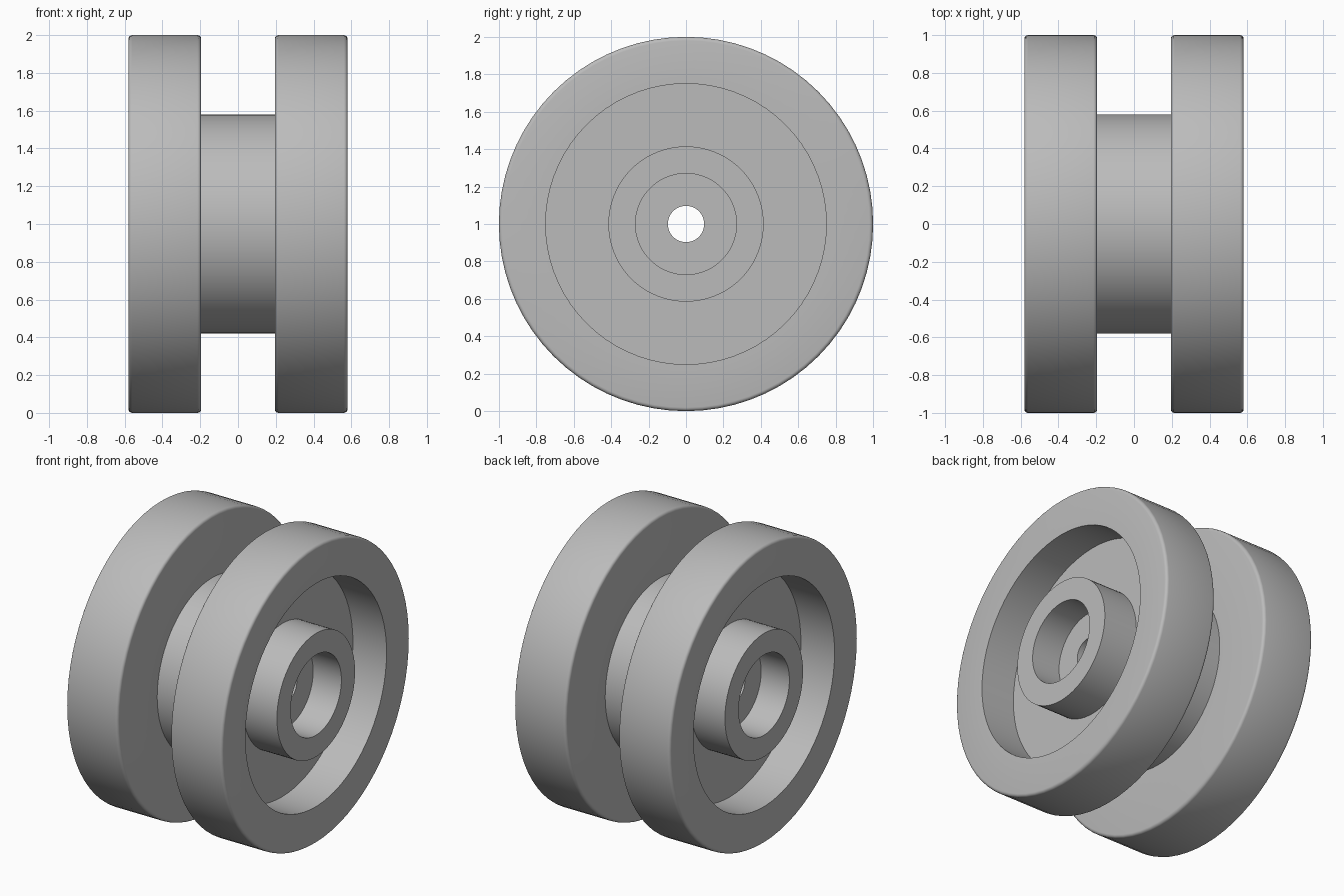
import bpy
import bmesh
from math import cos, sin, pi, radians

if "Cube" in bpy.data.objects:
    bpy.data.objects.remove(bpy.data.objects["Cube"], do_unlink=True)

SEGMENTS = 72
INNER_X, OUTER_X = 0.195, 0.58     # flange faces
AXLE_R, HOLE_R = 0.58, 0.097
RIM_R, HUB_R, BORE_R = 0.75, 0.415, 0.27
RECESS_X, BORE_X = OUTER_X - 0.25, OUTER_X - 0.21
BEVEL = 0.02

grey = bpy.data.materials.new("plain grey")
grey.use_nodes = True
colour = (0.5, 0.5, 0.5, 1)
grey.diffuse_color = colour
grey.node_tree.nodes["Principled BSDF"].inputs["Base Color"].default_value = colour


def corner(x, r, start):
    """Quarter-round profile points, turning clockwise from an angle."""
    angles = [start - pi / 2 * i / 4 for i in range(5)]
    return [(x + BEVEL * cos(a), r + BEVEL * sin(a)) for a in angles]


def lathe(name, *profiles):
    """Revolve (x, radius) profiles around the axle line."""
    bm = bmesh.new()
    for profile in profiles:
        rings = []
        for x, r in profile:
            angles = [2 * pi * j / SEGMENTS for j in range(SEGMENTS)]
            rings.append([bm.verts.new((x, r * cos(a), 1 + r * sin(a))) for a in angles])
        for a, b in zip(rings, rings[1:]):
            for j in range(SEGMENTS):
                k = (j + 1) % SEGMENTS
                bm.faces.new((a[j], a[k], b[k], b[j]))
    mesh = bpy.data.meshes.new(name)
    bm.to_mesh(mesh)
    bm.free()
    mesh.materials.append(grey)
    obj = bpy.data.objects.new(name, mesh)
    bpy.context.collection.objects.link(obj)
    bpy.ops.object.select_all(action="DESELECT")
    obj.select_set(True)
    bpy.context.view_layer.objects.active = obj
    bpy.ops.object.shade_smooth_by_angle(angle=radians(30))


# Wheel: rounded tread, recessed web, flush hub with a counterbore
wheel = [(INNER_X, AXLE_R)]
wheel += corner(INNER_X + BEVEL, 1 - BEVEL, pi)
wheel += corner(OUTER_X - BEVEL, 1 - BEVEL, pi / 2)
wheel += [(OUTER_X, RIM_R), (RECESS_X, RIM_R), (RECESS_X, HUB_R), (OUTER_X, HUB_R),
          (OUTER_X, BORE_R), (BORE_X, BORE_R), (BORE_X, HOLE_R)]

lathe("left_wheel", wheel)
lathe("right_wheel", [(-x, r) for x, r in reversed(wheel)])

# Axle: outer drum and the through hole
lathe("axle", [(-INNER_X, AXLE_R), (INNER_X, AXLE_R)],
      [(BORE_X, HOLE_R), (-BORE_X, HOLE_R)])
